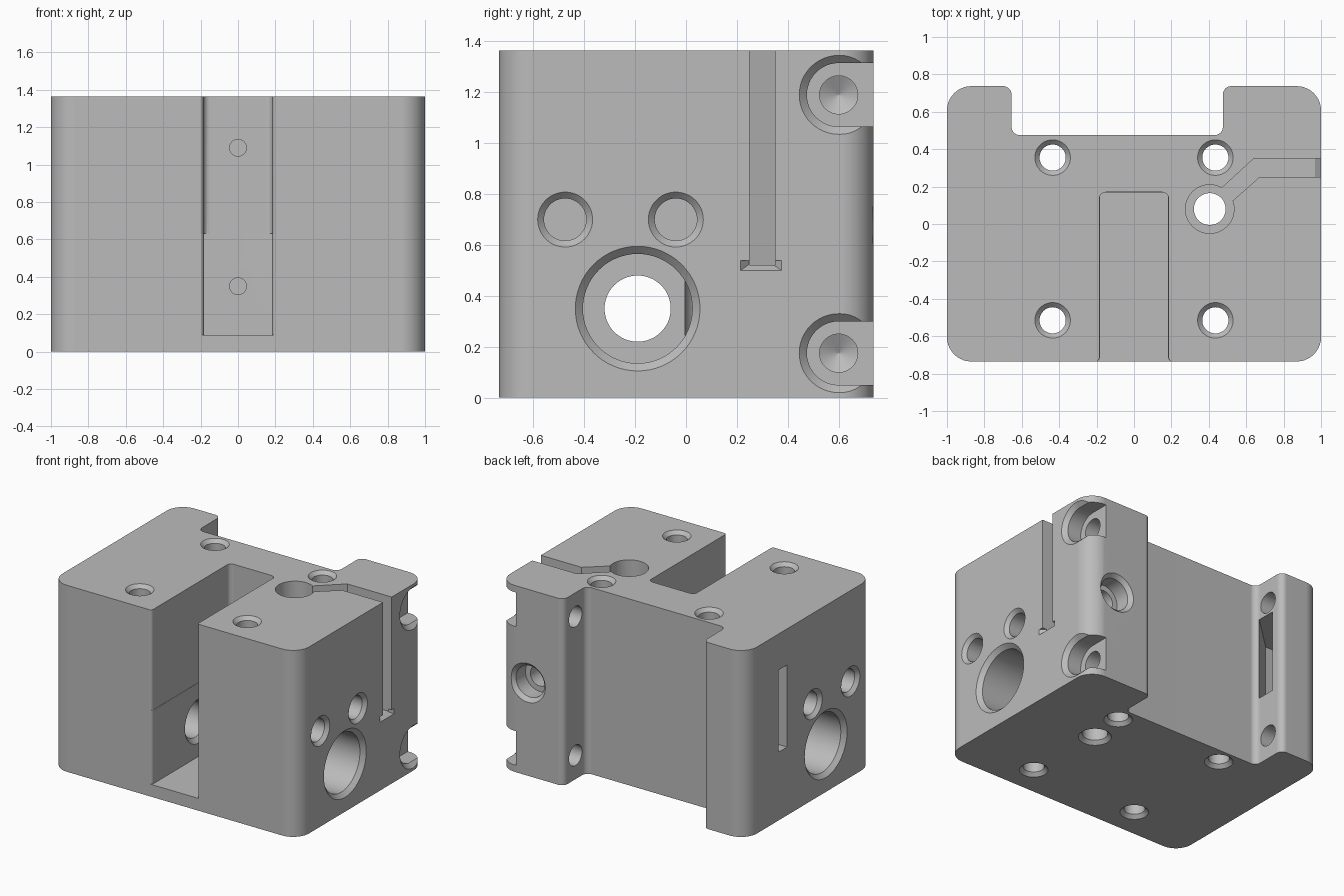
import bpy, bmesh, math
from mathutils import Vector

if "Cube" in bpy.data.objects:
    bpy.data.objects.remove(bpy.data.objects["Cube"])

grey = bpy.data.materials.new("machined_grey")
grey.use_nodes = True
grey.diffuse_color = (0.5, 0.5, 0.5, 1)
grey.node_tree.nodes["Principled BSDF"].inputs["Base Color"].default_value = (0.5, 0.5, 0.5, 1)

HEIGHT = 1.365
FRONT, BACK = -0.735, 0.737


def loft(name, rings):
    """Closed solid through rings of equal length."""
    bm = bmesh.new()
    loops = [[bm.verts.new(p) for p in ring] for ring in rings]
    for a, b in zip(loops, loops[1:]):
        for i in range(len(a)):
            j = (i + 1) % len(a)
            bm.faces.new((a[i], a[j], b[j], b[i]))
    bm.faces.new(loops[0][::-1])
    bm.faces.new(loops[-1])
    bmesh.ops.recalc_face_normals(bm, faces=bm.faces[:])
    mesh = bpy.data.meshes.new(name)
    bm.to_mesh(mesh)
    bm.free()
    mesh.materials.append(grey)
    obj = bpy.data.objects.new(name, mesh)
    bpy.context.collection.objects.link(obj)
    return obj


def rounded(points, steps=10):
    """Outline with each (x, y, radius) corner filleted."""
    out = []
    for i, (x, y, r) in enumerate(points):
        p = Vector((x, y, 0))
        if r == 0:
            out.append(p)
            continue
        a = (Vector((*points[i - 1][:2], 0)) - p).normalized()
        b = (Vector((*points[(i + 1) % len(points)][:2], 0)) - p).normalized()
        half = a.angle(b) / 2
        centre = p + (a + b).normalized() * (r / math.sin(half))
        start = (p + a * (r / math.tan(half)) - centre).normalized()
        end = (p + b * (r / math.tan(half)) - centre).normalized()
        out += [centre + start.slerp(end, k / steps) * r for k in range(steps + 1)]
    return out


def prism(name, outline, z0, z1):
    return loft(name, [[(p[0], p[1], z) for p in outline] for z in (z0, z1)])


def lathe(name, axis, u, v, stations, n=48):
    """Round cutter along an axis; stations are (position, radius)."""
    rings = []
    for pos, r in stations:
        ring = []
        for k in range(n):
            t = 2 * math.pi * k / n
            c = [u + r * math.cos(t), v + r * math.sin(t)]
            c.insert("xyz".index(axis), pos)
            ring.append(c)
        rings.append(ring)
    return loft(name, rings)


# Main block outline with the rear recess
body = prism("valve_block", rounded([
    (-1, FRONT, 0.13), (1, FRONT, 0.13), (1, BACK, 0.13), (0.475, BACK, 0.045),
    (0.475, 0.475, 0.045), (-0.655, 0.475, 0.045), (-0.655, BACK, 0.045), (-1, BACK, 0.13)]), 0, HEIGHT)


def cut(cutter):
    cutter.hide_render = True
    mod = body.modifiers.new("cut", "BOOLEAN")
    mod.operation = "DIFFERENCE"
    mod.solver = "EXACT"
    mod.object = cutter
    bpy.context.view_layer.objects.active = body
    bpy.ops.object.modifier_apply(modifier=mod.name)
    bpy.data.objects.remove(cutter)


# Front slot: rounded rear corners above, square and a hair narrower below
lip = FRONT - 0.001
for z0, z1, w, rear, r in ((0.63, 1.5, 0.185, 0.17, 0.035), (0.09, 0.631, 0.183, 0.168, 0)):
    cut(prism("slot", rounded([
        (-0.3, -1, 0), (0.3, -1, 0), (0.3, lip, 0), (w, lip, 0.022), (w, rear, r),
        (-w, rear, r), (-w, lip, 0.022), (-0.3, lip, 0)]), z0, z1))

# Blind holes in the slot's rear wall
for z in (0.35, 1.09):
    cut(lathe("slot_pin_hole", "y", 0, z, [(0.1, 0.045), (0.3, 0.045)]))

# Four vertical bolt holes, chamfered at both ends
for x in (-0.435, 0.435):
    for y in (-0.515, 0.355):
        cut(lathe("bolt_hole", "z", x, y,
                  [(-0.02, 0.115), (0.025, 0.07), (HEIGHT - 0.025, 0.07), (HEIGHT + 0.02, 0.115)]))

# Well with its deep channel to the side wall
cut(lathe("well", "z", 0.405, 0.08, [(-0.02, 0.13), (0.025, 0.085), (0.52, 0.085), (0.52, 0.13), (1.5, 0.13)]))
cut(prism("channel", [(1.1, 0.25), (1.1, 0.35), (0.64, 0.35), (0.44, 0.165),
                      (0.5, 0.1), (0.67, 0.25)], 0.522, 1.5))
cut(loft("channel_flare", [[(x, 0.295 - w, 0.54), (x, 0.295 + w, 0.54), (x, 0.295 + w, z), (x, 0.295 - w, z)]
                           for x, w, z in ((0.965, 0.048, 0.523), (1.003, 0.083, 0.498))]))

# Side bores and ports, the same on both sides
for s in (-1, 1):
    cut(lathe("stepped_bore", "x", -0.19, 0.35, [
        (s * 1.02, 0.265), (s * 0.97, 0.215), (s * 0.4, 0.215), (s * 0.4, 0.13),
        (s * 0.215, 0.13), (s * 0.165, 0.18)], 64))
    for y in (-0.475, -0.04):
        cut(lathe("side_port", "x", y, 0.7, [(s * 1.02, 0.128), (s * 0.975, 0.083), (s * 0.55, 0.083)]))


def u_outline(x, r, z):
    arc = [math.pi / 2 + math.pi * k / 24 for k in range(25)]
    return [(x, 0.6 + r * math.cos(t), z + r * math.sin(t)) for t in arc] + [(x, 1, z - r), (x, 1, z + r)]


# Open rear pockets, cross holes and opposing blind drillings
for z in (0.175, 1.19):
    cut(loft("pocket", [u_outline(x, r, z) for x, r in ((0.86, 0.125), (0.97, 0.125), (1.01, 0.165))]))
    cut(lathe("cross_hole", "x", 0.6, z, [(0.4, 0.075), (0.95, 0.075)]))
    cut(lathe("blind_drilling", "x", 0.6, z, [(-0.6, 0.075), (-0.82, 0.075), (-0.86, 0.001)]))

# Rear counterbored port that reaches the channel
cut(lathe("rear_port", "y", 0.765, 0.68, [(0.76, 0.165), (0.71, 0.115), (0.6, 0.115), (0.6, 0.075), (0.3, 0.075)]))

# Angled window through the right-hand tower
cut(prism("window", [(-1.1, 0.26), (-0.92, 0.26), (-0.58, 0.58), (-0.58, 0.72),
                     (-0.95, 0.36), (-1.1, 0.36)], 0.5, 1.1))

# Smooth curved walls, crisp edges
bpy.ops.object.select_all(action="DESELECT")
body.select_set(True)
bpy.context.view_layer.objects.active = body
bpy.ops.object.shade_smooth_by_angle(angle=math.radians(25))
weighted = body.modifiers.new("weighted_normals", "WEIGHTED_NORMAL")
weighted.keep_sharp = True
